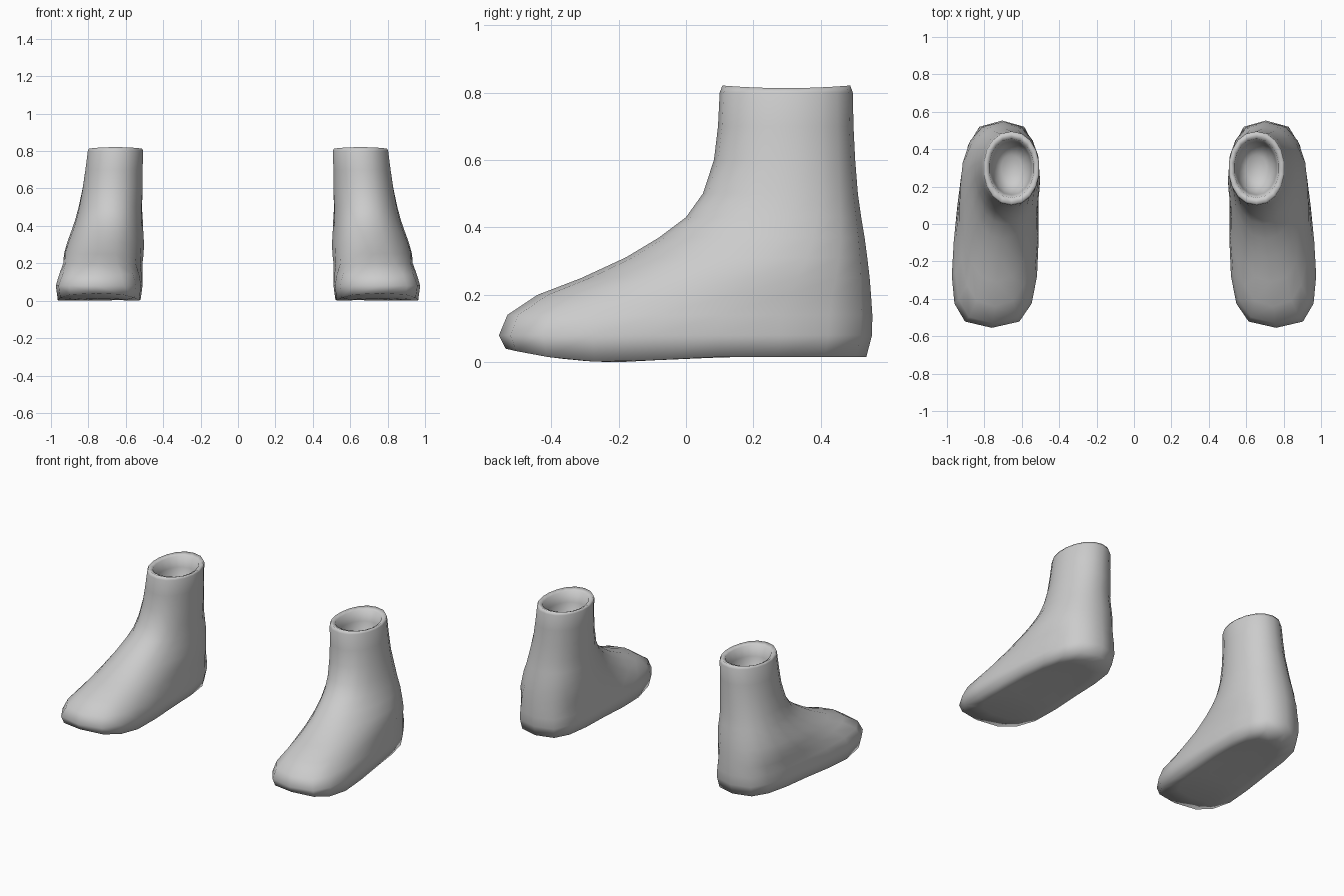
import bpy, bmesh, math

if "Cube" in bpy.data.objects:
    bpy.data.objects.remove(bpy.data.objects["Cube"])

SEGS = 18

grey = bpy.data.materials.new("light_grey")
grey.diffuse_color = (0.6, 0.6, 0.6, 1)
grey.use_nodes = True
grey.node_tree.nodes["Principled BSDF"].inputs["Base Color"].default_value = grey.diffuse_color

# Horizontal slices of the shell:
# height, front y, back y, front centre x, back centre x, front width, back width, waist, roundness
RINGS = [
    (0.08, -0.555, 0.552, 0.76, 0.705, 0.31, 0.255, 0.06, 0.68),
    (0.14, -0.53, 0.553, 0.755, 0.705, 0.28, 0.255, 0.05, 0.70),
    (0.20, -0.44, 0.549, 0.745, 0.705, 0.22, 0.25, 0.025, 0.75),
    (0.25, -0.31, 0.545, 0.735, 0.705, 0.19, 0.25, 0.01, 0.80),
    (0.31, -0.18, 0.538, 0.72, 0.70, 0.17, 0.235, 0.0, 0.85),
    (0.37, -0.08, 0.53, 0.705, 0.695, 0.16, 0.22, 0.0, 0.85),
    (0.43, 0.00, 0.52, 0.69, 0.69, 0.16, 0.20, 0.0, 0.90),
    (0.50, 0.05, 0.51, 0.68, 0.685, 0.16, 0.18, 0.0, 0.90),
    (0.60, 0.083, 0.502, 0.67, 0.67, 0.16, 0.165, 0.0, 0.92),
    (0.70, 0.095, 0.497, 0.663, 0.663, 0.155, 0.155, 0.0, 0.92),
    (0.80, 0.10, 0.495, 0.655, 0.655, 0.15, 0.15, 0.0, 0.92),
]


def outline(row):
    """Closed foot-shaped loop for one slice."""
    z, yf, yb, cf, cb, wf, wb, dip, p = row
    pts = []
    for i in range(SEGS):
        t = 2 * math.pi * i / SEGS
        s = (1 - math.cos(t)) / 2
        w = wf + (wb - wf) * s - dip * 4 * s * (1 - s)
        side = math.copysign(abs(math.sin(t)) ** p, math.sin(t))
        pts.append((cf + (cb - cf) * s + w * side, yf + (yb - yf) * s, z))
    return pts


def sole(y):
    """Sole height: raised toe, ball on the floor, slight lift to the heel."""
    if y < -0.2:
        return 0.045 * ((-0.2 - y) / 0.35) ** 2
    return 0.016 * min(1, (y + 0.2) / 0.3)


def scaled(pts, k, cx, cy):
    return [(cx + (x - cx) * k, cy + (y - cy) * k, z) for x, y, z in pts]


def build_sock(name, sign):
    base, top = outline(RINGS[0]), outline(RINGS[-1])
    loops = []
    # Sole, from its middle outwards
    for k in (0.35, 0.7, 0.955):
        loops.append([(x, y, sole(y)) for x, y, z in scaled(base, k, 0.735, 0.0)])
    loops[2] = [(x, min(y - 0.005 if y < 0 else y + 0.008, 0.54), sole(y))
                for x, y, z in loops[2]]
    # Outer shell
    loops += [outline(r) for r in RINGS]
    # Slightly wavy rolled rim, then the inner cavity
    for k, z in ((0.96, 0.817), (0.80, 0.805), (0.72, 0.74), (0.64, 0.66), (0.36, 0.61)):
        wave = 0.004 if z > 0.8 else 0
        loops.append([(x, y, z + wave * math.cos(4 * math.pi * i / SEGS))
                      for i, (x, y, _) in enumerate(scaled(top, k, 0.655, 0.3))])

    bm = bmesh.new()
    rings = [[bm.verts.new((sign * x, y, z)) for x, y, z in lp] for lp in loops]
    for a, b in zip(rings, rings[1:]):
        for i in range(SEGS):
            j = (i + 1) % SEGS
            bm.faces.new((a[i], a[j], b[j], b[i]))
    # Close the sole and the cavity floor
    bm.faces.new(rings[0])
    bm.faces.new(rings[-1])
    bmesh.ops.recalc_face_normals(bm, faces=bm.faces)
    for f in bm.faces:
        f.smooth = True
    me = bpy.data.meshes.new(name)
    bm.to_mesh(me)
    bm.free()
    me.materials.append(grey)
    ob = bpy.data.objects.new(name, me)
    bpy.context.collection.objects.link(ob)
    return ob


build_sock("left_sock", 1)
build_sock("right_sock", -1)
